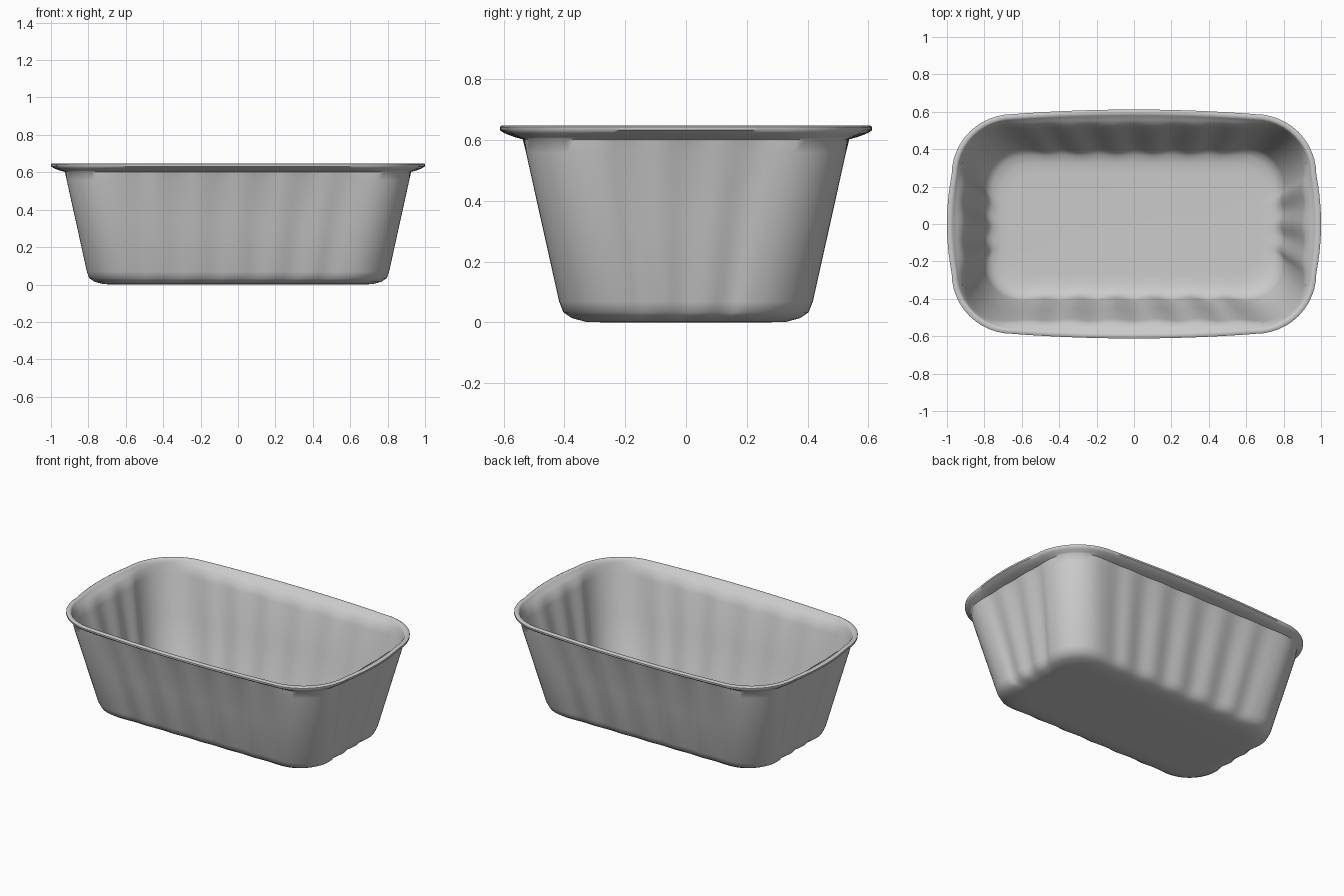
import bpy
import bmesh
import math

cube = bpy.data.objects.get("Cube")
if cube:
    bpy.data.objects.remove(cube, do_unlink=True)

# Brushed grey metal
metal = bpy.data.materials.new("light_grey_metal")
metal.use_nodes = True
grey = (0.6, 0.6, 0.6, 1)
metal.diffuse_color = grey
metal.node_tree.nodes["Principled BSDF"].inputs["Base Color"].default_value = grey


def outline(hx, hy, r, z, bulge, flute):
    """Rounded rectangle with bowed, fluted sides, counter-clockwise."""
    cx, cy = hx - r, hy - r
    sides = [(1, 0, cy, 3, 36), (0, 1, cx, 6, 72), (-1, 0, cy, 3, 36), (0, -1, cx, 6, 72)]
    pts = []
    for nx, ny, half, waves, steps in sides:
        tx, ty = -ny, nx
        reach = hx if nx else hy
        for i in range(steps):
            t = 2 * i / steps - 1
            fade = min(1, 4 * (1 - abs(t)))
            out = reach + bulge * (1 - t * t) - bulge
            out -= flute * fade * (0.5 - 0.5 * math.cos(math.pi * waves * (t + 1)))
            pts.append((nx * out + tx * half * t, ny * out + ty * half * t, z))
        # Corner arc after the side, pulled in to meet the bowed ends
        ox = nx * cx + tx * cx
        oy = ny * cy + ty * cy
        start = math.atan2(ny, nx)
        for i in range(12):
            a = start + math.pi / 2 * i / 12
            pts.append((ox + (r - bulge) * math.cos(a), oy + (r - bulge) * math.sin(a), z))
    return pts


# Section from the outer floor, over the rim, to the inner floor:
# half length, half width, corner radius, height, side bow, flute depth
section = [
    (0.66, 0.27, 0.14, 0.002, 0, 0),
    (0.72, 0.33, 0.17, 0.004, 0, 0),
    (0.765, 0.375, 0.19, 0.016, 0, 0.004),
    (0.795, 0.403, 0.20, 0.035, 0, 0.010),
    (0.808, 0.417, 0.20, 0.07, 0, 0.013),
    (0.865, 0.475, 0.21, 0.33, 0, 0.013),
    (0.916, 0.526, 0.22, 0.56, 0, 0.011),
    (0.926, 0.537, 0.23, 0.604, 0.005, 0.004),
    (0.955, 0.566, 0.28, 0.612, 0.015, 0),
    (0.985, 0.597, 0.33, 0.624, 0.022, 0),
    (1.000, 0.612, 0.35, 0.634, 0.025, 0),
    (1.000, 0.612, 0.35, 0.645, 0.025, 0),
    (0.992, 0.604, 0.345, 0.650, 0.025, 0),
    (0.975, 0.587, 0.33, 0.650, 0.023, 0),
    (0.967, 0.579, 0.32, 0.643, 0.022, 0),
    (0.945, 0.556, 0.28, 0.628, 0.012, 0),
    (0.922, 0.533, 0.23, 0.613, 0.005, 0.004),
    (0.906, 0.516, 0.22, 0.56, 0, 0.011),
    (0.855, 0.465, 0.21, 0.33, 0, 0.013),
    (0.800, 0.409, 0.20, 0.08, 0, 0.013),
    (0.786, 0.394, 0.20, 0.045, 0, 0.010),
    (0.758, 0.368, 0.19, 0.026, 0, 0.004),
    (0.715, 0.325, 0.17, 0.014, 0, 0),
    (0.66, 0.27, 0.14, 0.012, 0, 0),
]

# Loft the pan shell ring by ring and cap both floors
bm = bmesh.new()
rings = [[bm.verts.new(p) for p in outline(*row)] for row in section]
for low, high in zip(rings, rings[1:]):
    for i in range(len(low)):
        j = (i + 1) % len(low)
        bm.faces.new((low[i], low[j], high[j], high[i]))
bm.faces.new(reversed(rings[0]))
bm.faces.new(rings[-1])
# Settle the shell on the ground
bmesh.ops.translate(bm, verts=bm.verts, vec=(0, 0, -section[0][3]))
bmesh.ops.recalc_face_normals(bm, faces=bm.faces)

mesh = bpy.data.meshes.new("loaf_pan")
bm.to_mesh(mesh)
bm.free()
mesh.materials.append(metal)
pan = bpy.data.objects.new("loaf_pan", mesh)
bpy.context.collection.objects.link(pan)

bpy.ops.object.select_all(action="DESELECT")
pan.select_set(True)
bpy.context.view_layer.objects.active = pan
bpy.ops.object.shade_smooth_by_angle(angle=math.radians(50))
